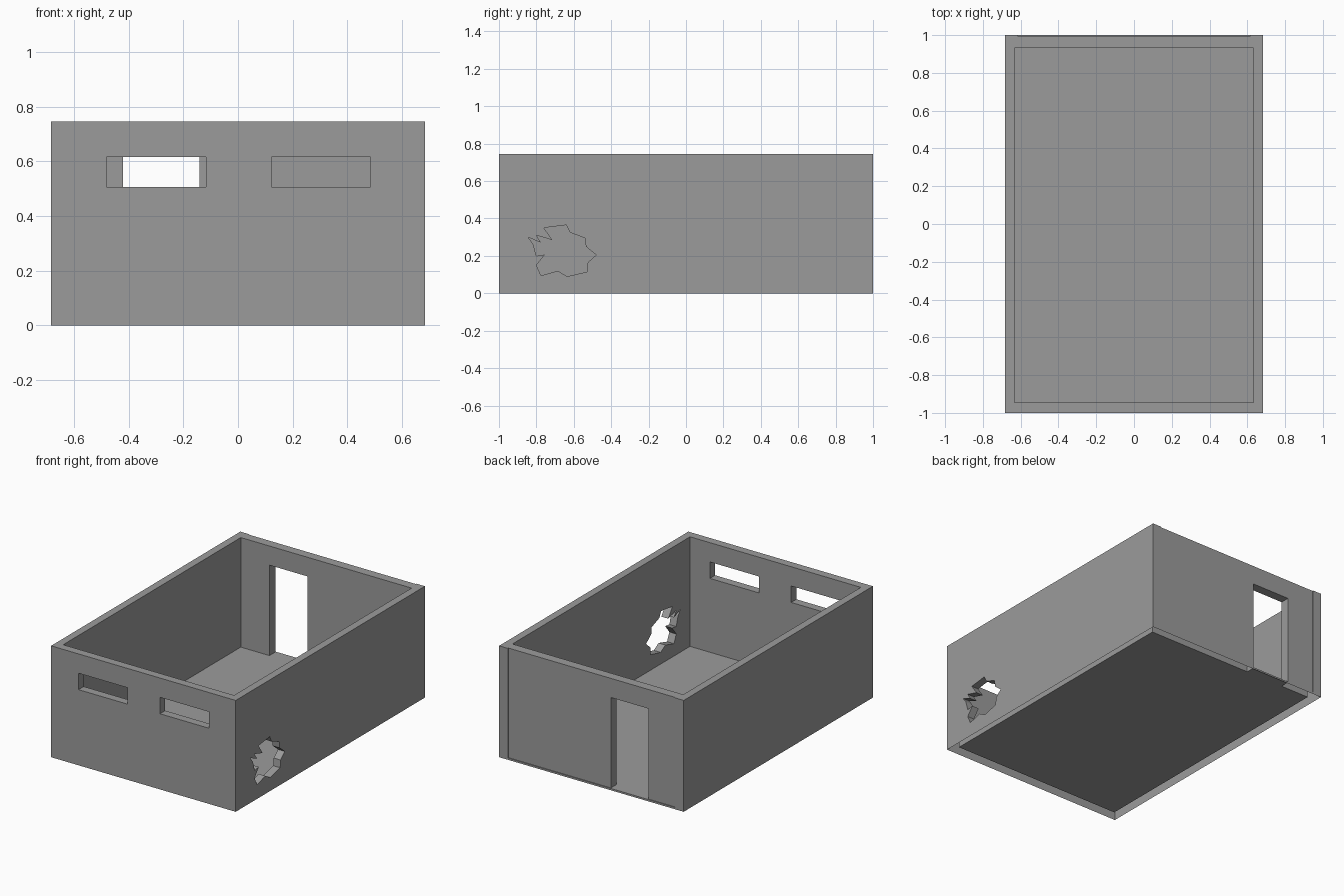
import bpy
import bmesh

cube = bpy.data.objects.get("Cube")
if cube:
    bpy.data.objects.remove(cube, do_unlink=True)

HX, HY, H = 0.683, 1.0, 0.745       # outer half sizes and height
FLOOR = 0.012                       # floor level
COLOR = (0.33, 0.33, 0.33, 1)

# Plain grey wall colour
mat = bpy.data.materials.new("wall_grey")
mat.use_nodes = True
mat.diffuse_color = COLOR
mat.node_tree.nodes["Principled BSDF"].inputs["Base Color"].default_value = COLOR


def make_object(name, bm):
    bmesh.ops.recalc_face_normals(bm, faces=bm.faces)
    mesh = bpy.data.meshes.new(name)
    bm.to_mesh(mesh)
    bm.free()
    mesh.materials.append(mat)
    obj = bpy.data.objects.new(name, mesh)
    bpy.context.collection.objects.link(obj)
    return obj


def prism(name, outline, offset):
    """Extrude a closed outline of 3D points along an offset."""
    bm = bmesh.new()
    face = bm.faces.new([bm.verts.new(p) for p in outline])
    top = bmesh.ops.extrude_face_region(bm, geom=[face], use_keep_orig=True)
    verts = [v for v in top["geom"] if isinstance(v, bmesh.types.BMVert)]
    bmesh.ops.translate(bm, verts=verts, vec=offset)
    return make_object(name, bm)


def box(name, x0, x1, y0, y1, z0, z1):
    outline = [(x0, y0, z0), (x1, y0, z0), (x1, y1, z0), (x0, y1, z0)]
    return prism(name, outline, (0, 0, z1 - z0))


# Solid block that becomes the room
room = box("room_shell", -HX, HX, -HY, HY, 0, H)

# Jagged breach in the side wall, as (y, z) points
breach = [(-.845, .30), (-.775, .27), (-.80, .31), (-.715, .285), (-.76, .35),
          (-.64, .365), (-.62, .325), (-.54, .295), (-.535, .25), (-.48, .205),
          (-.525, .165), (-.53, .115), (-.635, .09), (-.685, .12),
          (-.775, .095), (-.80, .15), (-.755, .207), (-.80, .20), (-.818, .265)]

# Interior, shallow back recess, doorway, windows and breach
cutters = [
    box("interior_cutter", -0.632, 0.632, -0.945, 0.932, FLOOR, 1),
    box("back_recess_cutter", -0.618, 0.618, 0.994, 1.1, FLOOR, 1),
    box("doorway_cutter", -0.42, -0.14, 0.8, 1.1, FLOOR, 0.617),
    box("right_window_cutter", -0.48, -0.117, -1.1, -0.8, 0.506, 0.616),
    box("left_window_cutter", 0.123, 0.485, -1.1, -0.8, 0.506, 0.616),
    prism("breach_cutter", [(0.5, y, z) for y, z in breach], (0.4, 0, 0)),
]
for cutter in cutters:
    cutter.hide_render = True
    mod = room.modifiers.new(cutter.name, "BOOLEAN")
    mod.operation = "DIFFERENCE"
    mod.solver = "EXACT"
    mod.object = cutter

# Bake the cuts and remove the cutters
bpy.context.view_layer.update()
graph = bpy.context.evaluated_depsgraph_get()
baked = bpy.data.meshes.new_from_object(room.evaluated_get(graph))
room.modifiers.clear()
room.data = baked
for cutter in cutters:
    bpy.data.objects.remove(cutter, do_unlink=True)

# Leave the underside open, so the walls are hollow from below
bm = bmesh.new()
bm.from_mesh(baked)
under = [f for f in bm.faces if all(v.co.z < 0.001 for v in f.verts)]
bmesh.ops.delete(bm, geom=under, context="FACES")
bm.to_mesh(baked)
bm.free()
